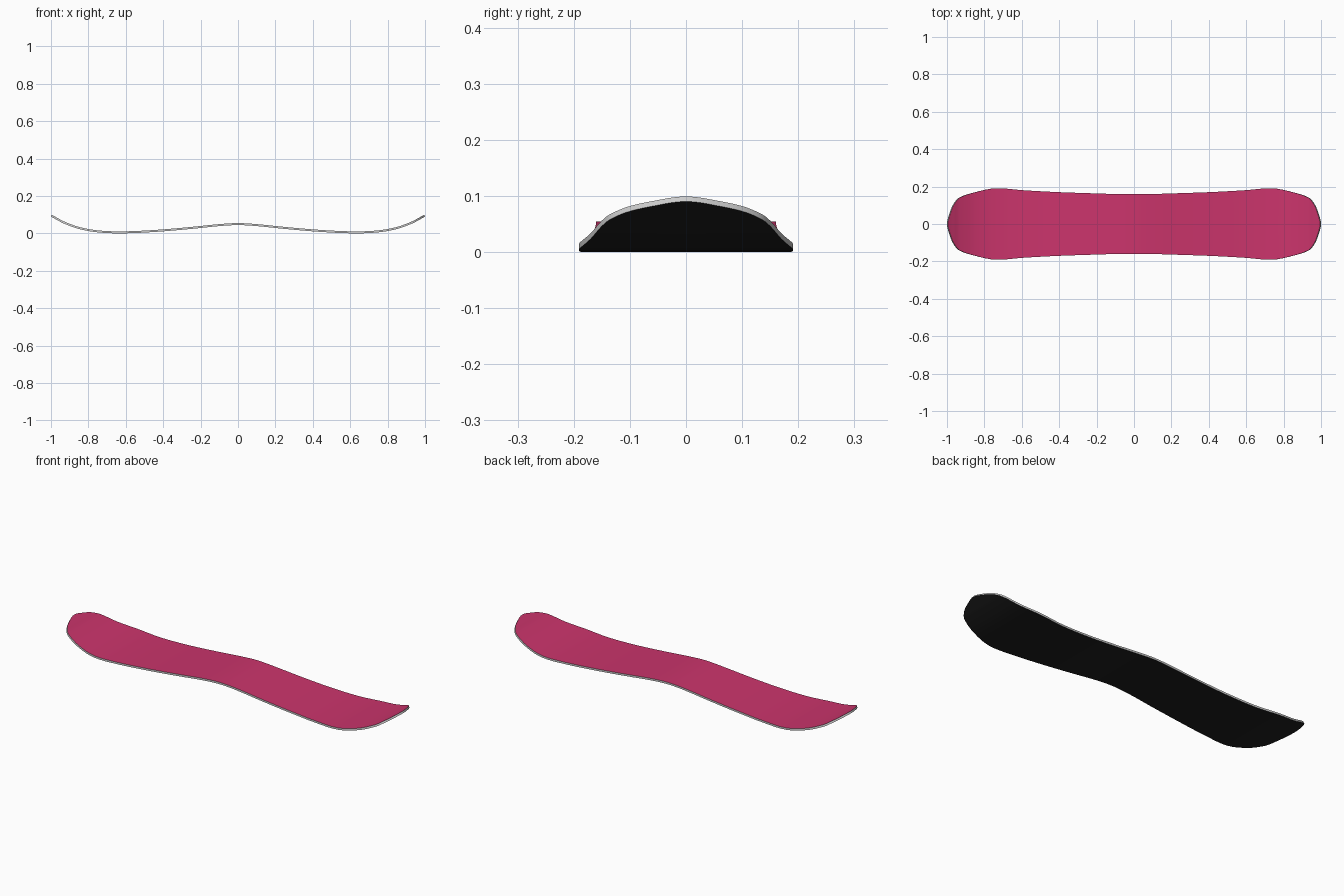
import bpy
from mathutils import Vector

if "Cube" in bpy.data.objects:
    bpy.data.objects.remove(bpy.data.objects["Cube"])

# Half-board control points: (x, half width, underside height)
CTRL = [(0, .160, .044), (.1, .1605, .0385), (.25, .165, .0235), (.42, .171, .009),
        (.6, .181, 0), (.74, .191, .004), (.85, .170, .023), (.935, .141, .054),
        (.965, .108, .070), (.985, .062, .081), (1, 0, .090)]
THICK = 0.0105


def spline(points, steps):
    """Catmull-Rom curve through the points, mirrored at both ends."""
    p = [Vector(q) for q in points]
    first = Vector((-p[1].x, p[1].y, p[1].z))
    last = Vector((p[-2].x, -p[-2].y, p[-2].z))
    p = [first] + p + [last]
    out = []
    for i in range(1, len(p) - 2):
        a, b, c, d = p[i - 1:i + 3]
        # non-uniform spacing: tangents scaled to the span length
        h = (c - b).length
        m1 = (c - a) * (h / ((c - b).length + (b - a).length))
        m2 = (d - b) * (h / ((d - c).length + h))
        for s in range(steps):
            t = s / steps
            out.append(b * (2*t**3 - 3*t*t + 1) + m1 * (t**3 - 2*t*t + t)
                       + c * (3*t*t - 2*t**3) + m2 * (t**3 - t*t))
    out.append(p[-2])
    return out


def make(name, verts, faces, color=None):
    me = bpy.data.meshes.new(name)
    me.from_pydata(verts, [], faces)
    ob = bpy.data.objects.new(name, me)
    bpy.context.collection.objects.link(ob)
    if color:
        mat = bpy.data.materials.new(name)
        mat.diffuse_color = (*color, 1)
        mat.use_nodes = True
        mat.node_tree.nodes["Principled BSDF"].inputs["Base Color"].default_value = mat.diffuse_color
        me.materials.append(mat)
    bpy.ops.object.select_all(action='DESELECT')
    ob.select_set(True)
    bpy.context.view_layer.objects.active = ob
    bpy.ops.object.shade_smooth_by_angle()
    return ob


half = spline(CTRL, 4)
low = [Vector((-v.x, v.y, v.z)) for v in reversed(half[1:])] + half
zmin = min(v.z for v in low)
for v in low:
    v.z -= zmin

# Deck line is the base line pushed out along its normal
high = []
for i, v in enumerate(low):
    t = low[min(i + 1, len(low) - 1)] - low[max(i - 1, 0)]
    n = Vector((-t.z, 0, t.x)).normalized()
    high.append(v + n * THICK)


def sheet(line, up):
    """Surface spanning the outline: pointed ends, centre seam."""
    verts = [(v.x, s * v.y, v.z) for v in line for s in (-1, 0, 1)]
    faces = []
    last = len(line) - 2
    for i in range(len(line) - 1):
        a, b = 3 * i, 3 * i + 3
        for k in (0, 1):
            if i == 0:
                f = (a + 1, b + k, b + k + 1)
            elif i == last:
                f = (a + k, b + 1, a + k + 1)
            else:
                f = (a + k, b + k, b + k + 1, a + k + 1)
            faces.append(f if up else f[::-1])
    return verts, faces


# Coloured deck and dark base
make("top_sheet", *sheet(high, True), (.60, .035, .15))
make("base", *sheet(low, False), (.013, .013, .013))


# Grey sidewall loop around the whole outline
def loop(line):
    return ([(v.x, -v.y, v.z) for v in line]
            + [(v.x, v.y, v.z) for v in reversed(line[1:-1])])


lo, hi = loop(low), loop(high)
n = len(lo)
make("sidewall", lo + hi,
     [(i, (i + 1) % n, n + (i + 1) % n, n + i) for i in range(n)])
